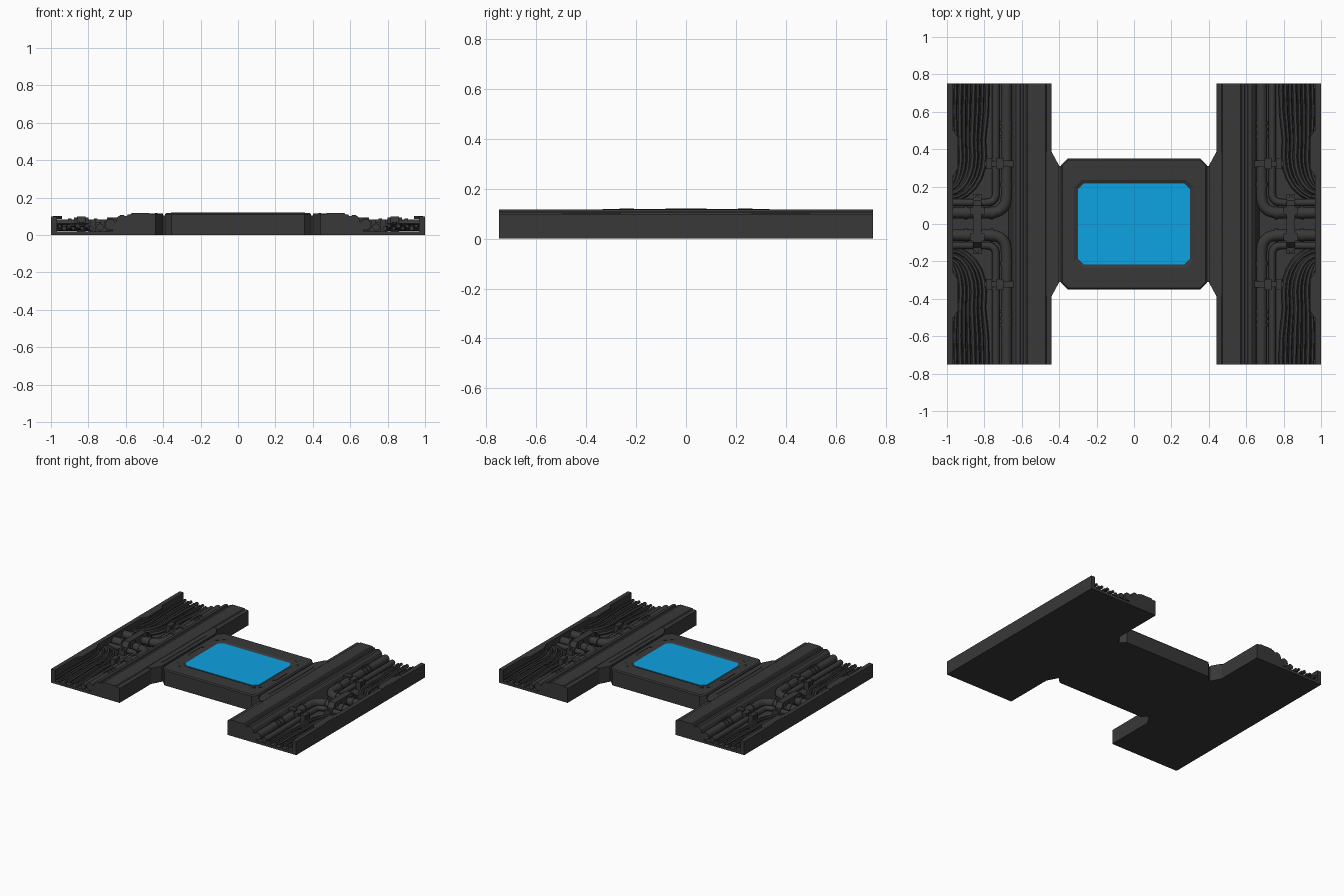
import bpy, bmesh, math

if "Cube" in bpy.data.objects:
    bpy.data.objects.remove(bpy.data.objects["Cube"])


def material(name, col):
    m = bpy.data.materials.new(name)
    m.diffuse_color = (*col, 1)
    m.use_nodes = True
    m.node_tree.nodes["Principled BSDF"].inputs["Base Color"].default_value = m.diffuse_color
    return m


DARK = material("dark_metal", (0.04, 0.04, 0.04))
BLUE = material("blue_panel", (0.004, 0.36, 0.76))


def mirror(o, axes):
    if axes:
        m = o.modifiers.new("Mirror", 'MIRROR')
        m.use_axis = ('x' in axes, 'y' in axes, False)
        m.use_clip = False
        m.use_mirror_merge = False
        pivot = o.location.copy()
        o.data.transform(o.matrix_basis)
        o.location = pivot * 0
    return o


def loft(name, loops, axes="", mat=DARK):
    """Skin a stack of equal-length point loops and cap both ends."""
    bm = bmesh.new()
    rings = [[bm.verts.new(p) for p in lp] for lp in loops]
    n = len(rings[0])
    for a, b in zip(rings, rings[1:]):
        for i in range(n):
            j = (i + 1) % n
            bm.faces.new((a[i], a[j], b[j], b[i]))
    bm.faces.new(rings[0][::-1])
    bm.faces.new(rings[-1])
    bmesh.ops.recalc_face_normals(bm, faces=bm.faces)
    me = bpy.data.meshes.new(name)
    bm.to_mesh(me)
    bm.free()
    o = bpy.data.objects.new(name, me)
    bpy.context.collection.objects.link(o)
    me.materials.append(mat)
    return mirror(o, axes)


def prism(name, pts, z0, z1, axes="", mat=DARK):
    return loft(name, [[(x, y, z) for x, y in pts] for z in (z0, z1)], axes, mat)


def box(name, x0, x1, y0, y1, z0, z1, axes="xy"):
    return prism(name, [(x0, y0), (x1, y0), (x1, y1), (x0, y1)], z0, z1, axes)


def octagon(hx, hy, c, z):
    q = [(hx, hy - c), (hx - c, hy), (c - hx, hy), (-hx, hy - c)]
    return [(x, y, z) for x, y in q + [(-x, -y) for x, y in q]]


def rounded(pts, rad, steps=5):
    """Round the inner corners of a path."""
    from mathutils import Vector
    v = [Vector(p) for p in pts]
    out = [v[0]]
    for a, b, c in zip(v, v[1:], v[2:]):
        p = b + (a - b).normalized() * rad
        q = b + (c - b).normalized() * rad
        for i in range(steps + 1):
            t = i / steps
            out.append(p * (1 - t) ** 2 + b * 2 * t * (1 - t) + q * t * t)
    return out + [v[-1]]


def tube(name, path, r, res=2, axes="xy"):
    cu = bpy.data.curves.new(name, 'CURVE')
    cu.dimensions = '3D'
    cu.bevel_depth = r
    cu.bevel_resolution = res
    cu.use_fill_caps = True
    sp = cu.splines.new('POLY')
    sp.points.add(len(path) - 1)
    for s, p in zip(sp.points, path):
        s.co = (*p, 1)
    o = bpy.data.objects.new(name, cu)
    bpy.context.collection.objects.link(o)
    bpy.ops.object.select_all(action='DESELECT')
    o.select_set(True)
    bpy.context.view_layer.objects.active = o
    bpy.ops.object.convert(target='MESH')
    o = bpy.context.view_layer.objects.active
    o.data.materials.clear()
    o.data.materials.append(DARK)
    bpy.ops.object.shade_smooth_by_angle(angle=math.radians(50))
    return mirror(o, axes)


# Central body with bevelled rim and recessed panel bed
loft("central_body", [
    octagon(0.39, 0.35, 0.035, 0), octagon(0.39, 0.35, 0.035, 0.110),
    octagon(0.383, 0.343, 0.033, 0.118), octagon(0.32, 0.235, 0.04, 0.120),
    octagon(0.303, 0.218, 0.031, 0.112)])
loft("blue_panel", [octagon(0.30, 0.216, 0.03, 0.111),
                    octagon(0.30, 0.216, 0.03, 0.1155)], mat=BLUE)

# Corner dashes and side brackets on the frame
prism("corner_dash", [(0.287, 0.262), (0.341, 0.208), (0.345, 0.212), (0.291, 0.266)],
      0.112, 0.1215, "xy")
prism("side_bracket", [(0.338, 0.082), (0.350, 0.078), (0.358, 0.066), (0.358, -0.066),
                       (0.350, -0.078), (0.338, -0.082), (0.338, -0.077), (0.347, -0.073),
                       (0.353, -0.064), (0.353, 0.064), (0.347, 0.073), (0.338, 0.077)],
      0.112, 0.1215, "x")

# Necks joining the body to the side modules
box("neck_bridge", 0.37, 0.41, -0.31, 0.31, 0, 0.104, "x")
prism("neck_flange", [(0.402, -0.315), (0.44, -0.385), (0.47, -0.385),
                      (0.47, 0.385), (0.44, 0.385), (0.402, 0.315)], 0, 0.116, "x")
prism("flange_rib", [(0.43, -0.255), (0.437, -0.27), (0.444, -0.255),
                     (0.444, 0.255), (0.437, 0.27), (0.43, 0.255)], 0.11, 0.119, "x")

# Side modules: one cross-section run along y
section = [(0.44, 0), (0.44, 0.106), (0.447, 0.11), (0.468, 0.11), (0.473, 0.117),
           (0.57, 0.117), (0.577, 0.110), (0.59, 0.110), (0.594, 0.102), (0.606, 0.102),
           (0.61, 0.107), (0.63, 0.107), (0.645, 0.094), (0.672, 0.02), (0.968, 0.02),
           (0.968, 0.10), (1.0, 0.10), (1.0, 0)]
loft("side_module", [[(x, y, z) for x, z in section] for y in (-0.75, 0.75)], "x")
prism("edge_tab", [(0.99, 0.26), (0.965, 0.26), (0.942, 0.295), (0.942, 0.465),
                   (0.965, 0.50), (0.99, 0.50)], 0.085, 0.101, "xy")

# Large pipes with a bend toward the outer edge
tube("bent_pipe", rounded([(0.682, 0.75, 0.055), (0.682, 0.06, 0.055),
                           (0.985, 0.06, 0.055)], 0.09, 6), 0.030, 3)
tube("inner_pipe", [(0.738, 0.75, 0.042), (0.738, 0.15, 0.042)], 0.02)
tube("short_pipe", rounded([(0.738, 0.19, 0.042), (0.738, 0.115, 0.042),
                            (0.985, 0.115, 0.042)], 0.05), 0.02)
for y in (0.47, 0.505, 0.54):
    tube("pipe_ring", [(0.682, y - 0.007, 0.055), (0.682, y + 0.007, 0.055)], 0.036, 3)
for x in (0.76, 0.90):
    tube("pipe_collar", [(x - 0.01, 0.06, 0.055), (x + 0.01, 0.06, 0.055)], 0.035, 3)
tube("bend_collar", [(0.682, 0.20, 0.055), (0.682, 0.222, 0.055)], 0.035, 3)

# Cable bundle sweeping from the end to the outer edge
for i in range(8):
    x0 = 0.785 + i * 0.024
    x1 = 0.80 + i * 0.021
    ye = 0.13 + i * 0.012
    z = 0.036 + 0.012 * (i % 2)
    path = [(x0, 0.75, z), (x0 + 0.004, 0.60, z), (x1 + 0.004, 0.45, z)]
    for k in range(7):
        a = k / 6 * math.pi / 2
        path.append((x1 + (0.985 - x1) * (1 - math.cos(a)),
                     ye + (0.36 - ye) * (1 - math.sin(a)), z))
    tube("cable", path, 0.010 + 0.003 * (i % 3 == 0), 1)

# Brackets holding the pipes to the inner slope
box("pipe_bracket", 0.625, 0.70, 0.305, 0.34, 0.02, 0.093)
box("bracket_arm", 0.69, 0.80, 0.308, 0.337, 0.02, 0.07)
for x in (0.718, 0.775):
    box("bracket_block", x - 0.017, x + 0.017, 0.293, 0.352, 0.02, 0.082)

# Long clamp across the centre pipes
loft("centre_clamp", [[(x, y, z) for y, z in
     [(-0.16, 0.02), (-0.16, 0.06), (-0.125, 0.065), (-0.10, 0.10), (0.10, 0.10),
      (0.125, 0.065), (0.16, 0.06), (0.16, 0.02)]] for x in (0.815, 0.862)], "x")
box("clamp_strap", 0.80, 0.877, 0.05, 0.09, 0.03, 0.094)
tube("clamp_bolt", [(0.838, 0.143, 0.05), (0.838, 0.143, 0.071)], 0.012, 1)
